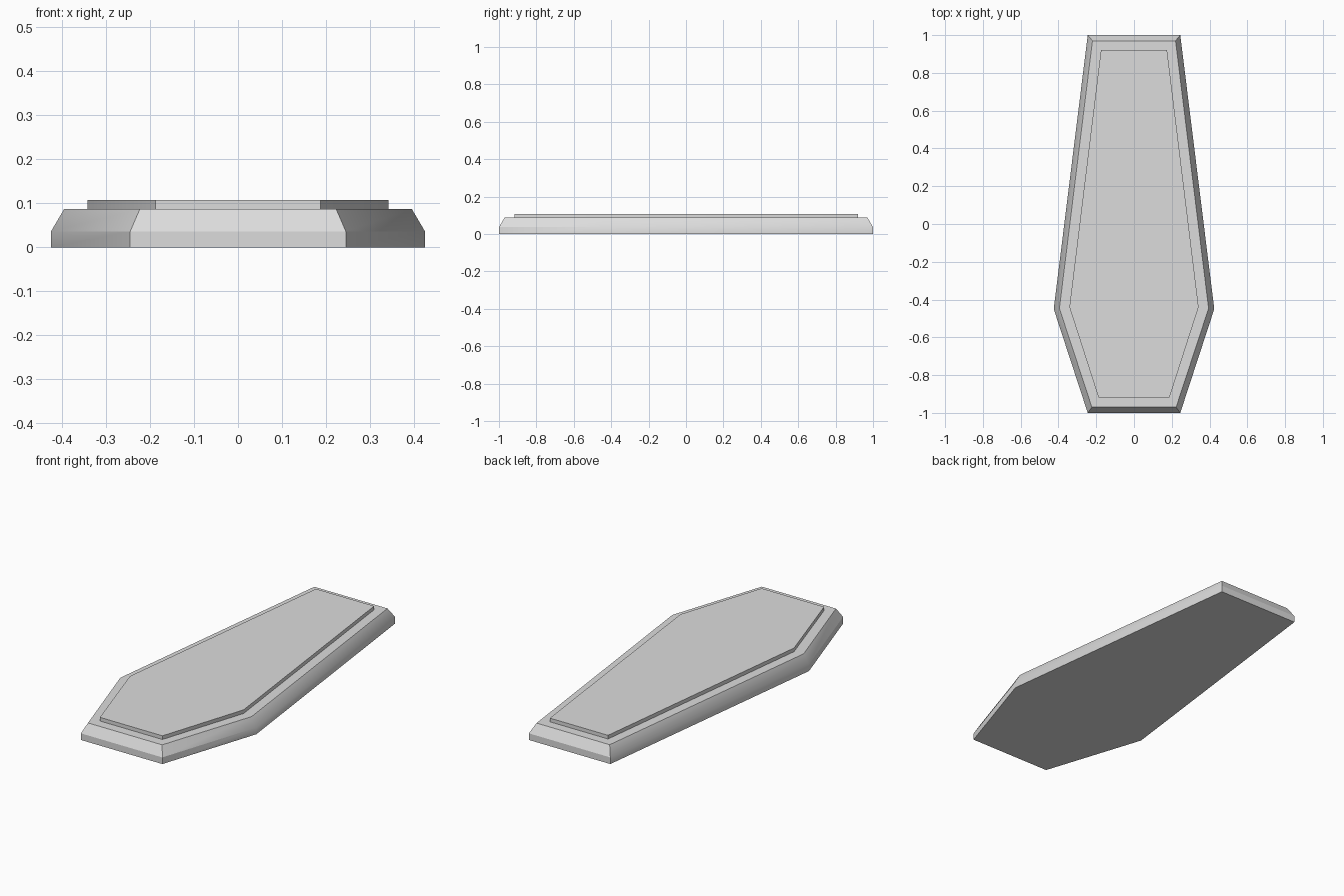
import bpy
import bmesh
from math import radians

cube = bpy.data.objects.get("Cube")
if cube:
    bpy.data.objects.remove(cube, do_unlink=True)

grey = bpy.data.materials.new("plain_grey")
grey.use_nodes = True
grey.diffuse_color = (0.72, 0.72, 0.72, 1)
grey.node_tree.nodes["Principled BSDF"].inputs["Base Color"].default_value = grey.diffuse_color


def outline(front, middle, back):
    """Six-sided outline mirrored from three (x, y) points of one side."""
    half = [front, middle, back]
    return half + [(-x, y) for x, y in reversed(half)]


def stacked_solid(name, layers):
    """Closed solid joining (outline, height) layers from bottom to top."""
    bm = bmesh.new()
    rings = [[bm.verts.new((x, y, z)) for x, y in shape] for shape, z in layers]
    bm.faces.new(rings[0][::-1])
    bm.faces.new(rings[-1])
    for low, high in zip(rings, rings[1:]):
        for i in range(len(low)):
            j = (i + 1) % len(low)
            bm.faces.new((low[i], low[j], high[j], high[i]))
    bmesh.ops.recalc_face_normals(bm, faces=bm.faces)
    mesh = bpy.data.meshes.new(name)
    bm.to_mesh(mesh)
    bm.free()
    mesh.materials.append(grey)
    obj = bpy.data.objects.new(name, mesh)
    bpy.context.collection.objects.link(obj)
    bpy.ops.object.select_all(action="DESELECT")
    obj.select_set(True)
    bpy.context.view_layer.objects.active = obj
    bpy.ops.object.shade_smooth_by_angle(angle=radians(30))


# Lid body: upright rim, then a sloped edge up to a flat top
rim = outline((0.245, -1), (0.425, -0.45), (0.245, 1))
top = outline((0.223, -0.97), (0.395, -0.447), (0.22, 0.97))
stacked_solid("lid_body", [(rim, 0), (rim, 0.036), (top, 0.087)])

# Thin raised panel on the lid
panel = outline((0.188, -0.918), (0.342, -0.44), (0.175, 0.92))
stacked_solid("raised_panel", [(panel, 0.087), (panel, 0.107)])
